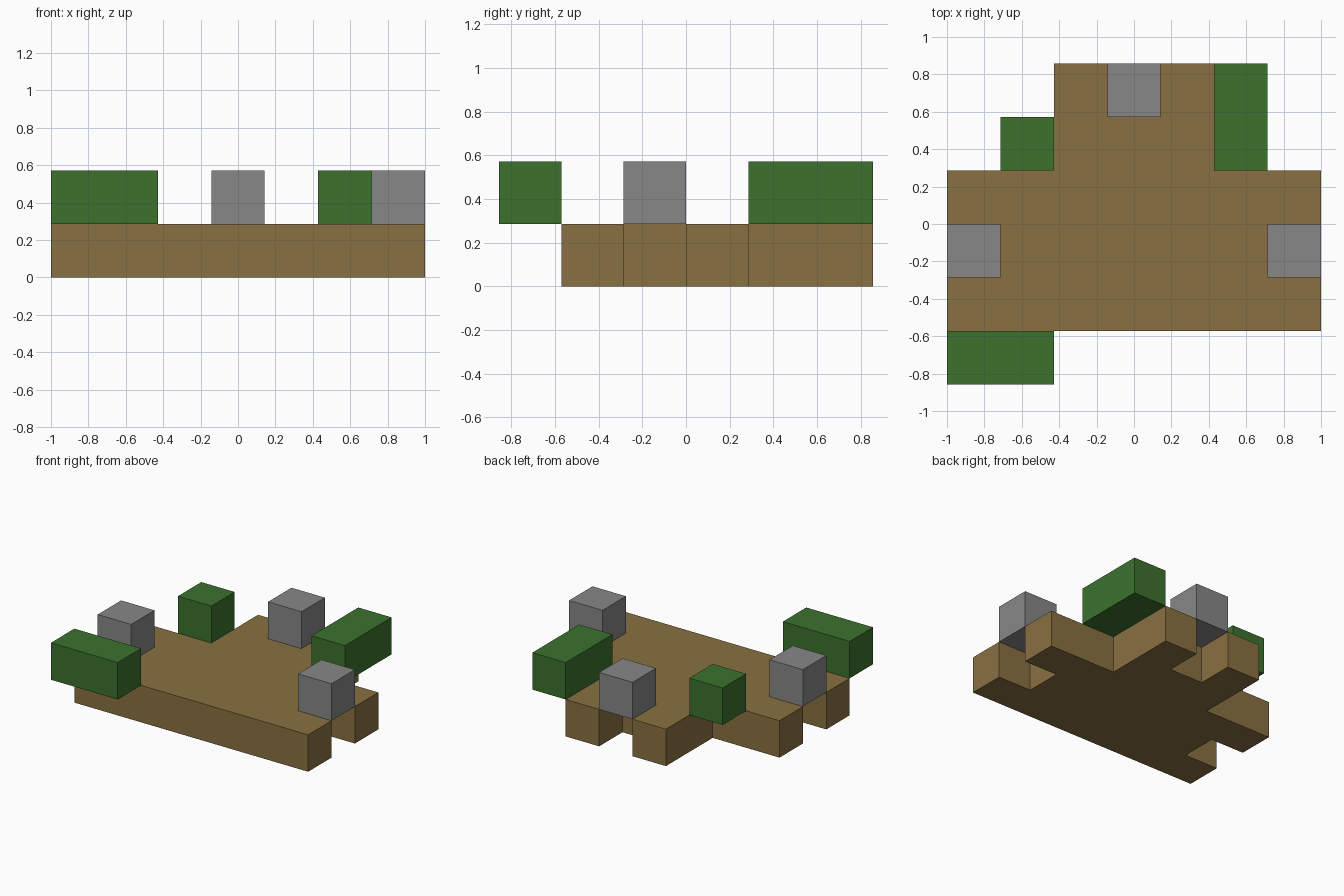
import bpy
import bmesh

cube = bpy.data.objects.get("Cube")
if cube:
    bpy.data.objects.remove(cube, do_unlink=True)

U = 2 / 7  # side of one grid block


def material(name, color):
    mat = bpy.data.materials.new(name)
    mat.use_nodes = True
    mat.diffuse_color = (*color, 1)
    bsdf = next(n for n in mat.node_tree.nodes if n.type == "BSDF_PRINCIPLED")
    bsdf.inputs["Base Color"].default_value = (*color, 1)
    return mat


brown = material("earth brown", (0.25, 0.165, 0.054))
green = material("leaf green", (0.045, 0.168, 0.027))
gray = material("stone gray", (0.242, 0.242, 0.242))


def prism(name, outline, bottom, mat):
    """Extrude a flat outline, given in blocks, one block upwards."""
    bm = bmesh.new()
    face = bm.faces.new([bm.verts.new((x * U, y * U, bottom * U)) for x, y in outline])
    top = bmesh.ops.extrude_face_region(bm, geom=[face])["geom"]
    bmesh.ops.translate(bm, vec=(0, 0, U),
                        verts=[v for v in top if isinstance(v, bmesh.types.BMVert)])
    bmesh.ops.recalc_face_normals(bm, faces=bm.faces)
    mesh = bpy.data.meshes.new(name)
    bm.to_mesh(mesh)
    bm.free()
    mesh.materials.append(mat)
    obj = bpy.data.objects.new(name, mesh)
    bpy.context.collection.objects.link(obj)


def block(name, x, y, width, depth, mat):
    """Place a box on the upper layer from its front corner."""
    prism(name, [(x, y), (x + width, y), (x + width, y + depth), (x, y + depth)], 1, mat)


# Notched ground slab, mirrored left to right
half = [(3.5, -2), (3.5, -1), (2.5, -1), (2.5, 0), (3.5, 0), (3.5, 1),
        (1.5, 1), (1.5, 3), (0.5, 3), (0.5, 2)]
prism("ground_slab", half + [(-x, y) for x, y in reversed(half)], 0, brown)

# Stone blocks over the three notches
block("stone_right", -3.5, -1, 1, 1, gray)
block("stone_left", 2.5, -1, 1, 1, gray)
block("stone_back", -0.5, 2, 1, 1, gray)

# Hedges around the edge
block("hedge_front", -3.5, -3, 2, 1, green)
block("hedge_back_right", -2.5, 1, 1, 1, green)
block("hedge_back_left", 1.5, 1, 1, 2, green)
